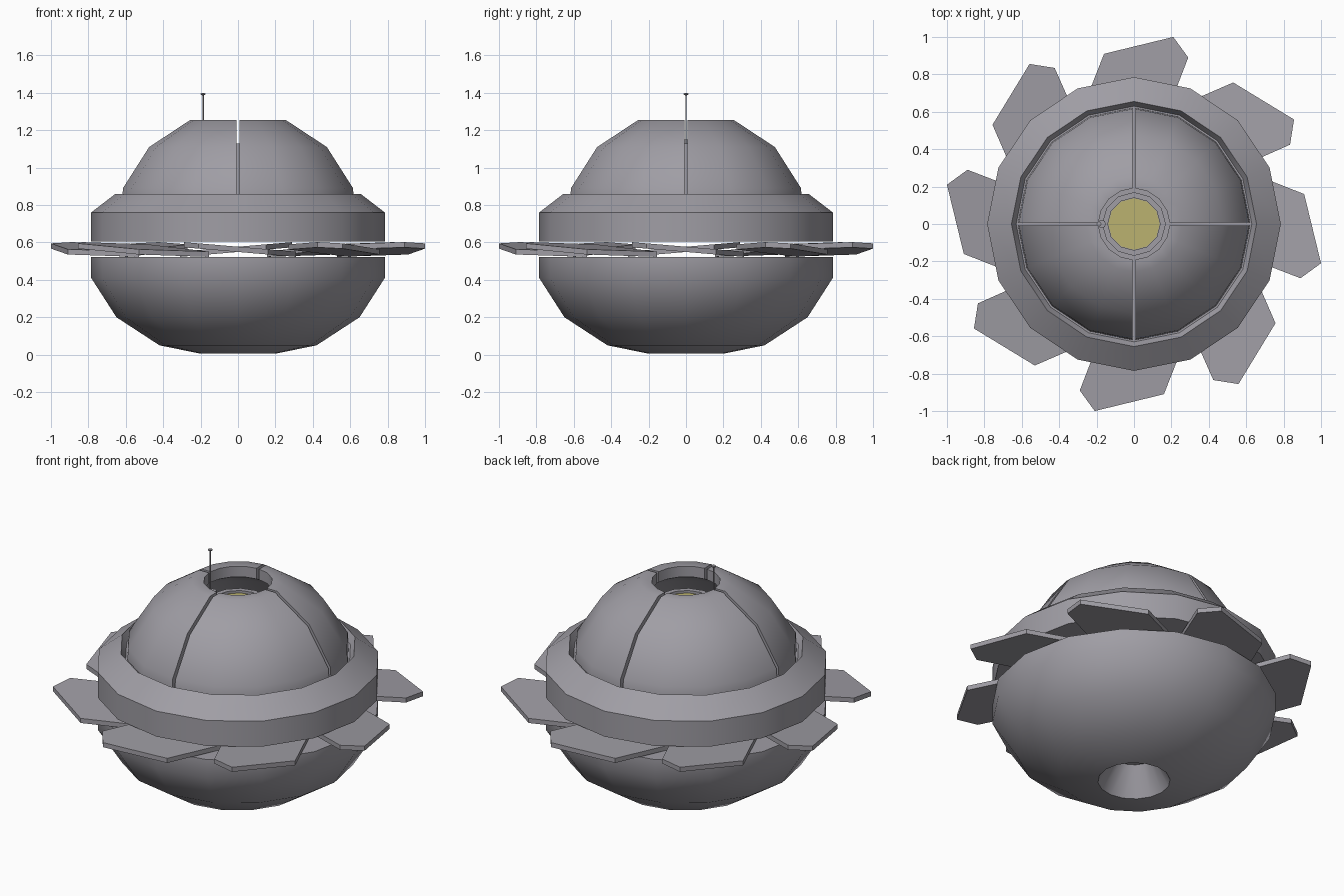
import bpy
import bmesh
import math

if "Cube" in bpy.data.objects:
    bpy.data.objects.remove(bpy.data.objects["Cube"])

SIDES = 16


def material(name, rgb):
    m = bpy.data.materials.new(name)
    m.diffuse_color = (*rgb, 1)
    m.use_nodes = True
    m.node_tree.nodes["Principled BSDF"].inputs["Base Color"].default_value = m.diffuse_color
    return m


GREY = material("warm grey metal", (0.35, 0.34, 0.375))
YELLOW = material("dull yellow lamp", (0.50, 0.45, 0.16))


def finish(name, bm, mat, smooth=30):
    bmesh.ops.recalc_face_normals(bm, faces=bm.faces)
    me = bpy.data.meshes.new(name)
    bm.to_mesh(me)
    bm.free()
    ob = bpy.data.objects.new(name, me)
    bpy.context.collection.objects.link(ob)
    me.materials.append(mat)
    if smooth:
        bpy.ops.object.select_all(action='DESELECT')
        ob.select_set(True)
        bpy.context.view_layer.objects.active = ob
        bpy.ops.object.shade_smooth_by_angle(angle=math.radians(smooth))
    return ob


def lathe(name, profile, mat=GREY, sides=SIDES, smooth=30, x=0, y=0):
    """Revolve (radius, z) points; radius 0 makes a pole."""
    bm = bmesh.new()
    rings = []
    for r, z in profile:
        if r == 0:
            rings.append([bm.verts.new((x, y, z))] * sides)
        else:
            rings.append([bm.verts.new((x + r * math.cos(math.tau * i / sides),
                                        y + r * math.sin(math.tau * i / sides), z))
                          for i in range(sides)])
    for a, b in zip(rings, rings[1:]):
        for i in range(sides):
            j = (i + 1) % sides
            quad = list(dict.fromkeys((a[i], a[j], b[j], b[i])))
            bm.faces.new(quad)
    return finish(name, bm, mat, smooth)


# Lower bowl with a conical recess underneath
lathe("lower_bowl", [(0, 0.17), (0.11, 0.17), (0.2, 0.005), (0.42, 0.05), (0.65, 0.2),
                     (0.785, 0.41), (0.785, 0.522), (0, 0.522)], smooth=40)

# Collar ring with sloped shoulder and inner lip around the dome
lathe("collar_ring", [(0, 0.605), (0.785, 0.605), (0.785, 0.76), (0.655, 0.86),
                      (0.63, 0.815), (0, 0.815)], smooth=25)


# Dome in four shell quarters separated by narrow slits
DOME = [(0.62, 0.82), (0.615, 0.89), (0.475, 1.11), (0.255, 1.255),
        (0.19, 1.255), (0.19, 1.19), (0.42, 1.06), (0.56, 0.88), (0.56, 0.82)]
SLIT = 0.009


def dome_quarter(k):
    bm = bmesh.new()
    c, s = [(1, 0), (0, 1), (-1, 0), (0, -1)][k]
    rows = []
    for i in range(5):
        a = math.radians(22.5 * i)
        row = []
        for r, z in DOME:
            px, py = max(r * math.cos(a), SLIT), max(r * math.sin(a), SLIT)
            row.append(bm.verts.new((px * c - py * s, px * s + py * c, z)))
        rows.append(row)
    n = len(DOME)
    for a, b in zip(rows, rows[1:]):
        for i in range(n):
            j = (i + 1) % n
            bm.faces.new((a[i], a[j], b[j], b[i]))
    bm.faces.new(rows[0])
    bm.faces.new(rows[-1])
    finish(f"dome_quarter_{k + 1}", bm, GREY, 35)


for k in range(4):
    dome_quarter(k)

# Lamp housing and lamp disc inside the top opening
lathe("lamp_housing", [(0, 0.815), (0.17, 0.815), (0.17, 1.13), (0.14, 1.13),
                       (0.14, 1.11), (0, 1.11)], sides=12)
lathe("lamp_disc", [(0, 1.108), (0.138, 1.108), (0.138, 1.116), (0, 1.116)], YELLOW, 12)

# Antenna with foot and cap
lathe("antenna_foot", [(0, 1.12), (0.022, 1.12), (0.022, 1.15), (0, 1.15)], sides=8, x=-0.172)
lathe("antenna_rod", [(0, 1.12), (0.004, 1.12), (0.004, 1.39), (0, 1.39)], sides=6, x=-0.187)
lathe("antenna_cap", [(0, 1.385), (0.013, 1.39), (0.013, 1.396), (0, 1.4)], sides=8, x=-0.187)

# Eight pitched blades in the gap between bowl and collar
BLADE = [(-0.31, 0.53), (-0.212, 0.778), (-0.16, 0.91), (0.21, 1.0),
         (0.29, 0.89), (0.233, 0.742), (0.15, 0.53)]
for k in range(8):
    bm = bmesh.new()
    ang = math.tau * k / 8
    c, s = math.cos(ang), math.sin(ang)
    layers = []
    for dz in (-0.014, 0.014):
        layers.append([bm.verts.new((px * c - py * s, px * s + py * c,
                                     0.563 + 0.085 * px + dz)) for px, py in BLADE])
    low, high = layers
    bm.faces.new(low)
    bm.faces.new(high)
    for i in range(len(BLADE)):
        j = (i + 1) % len(BLADE)
        bm.faces.new((low[i], low[j], high[j], high[i]))
    finish(f"blade_{k + 1}", bm, GREY, 0)
